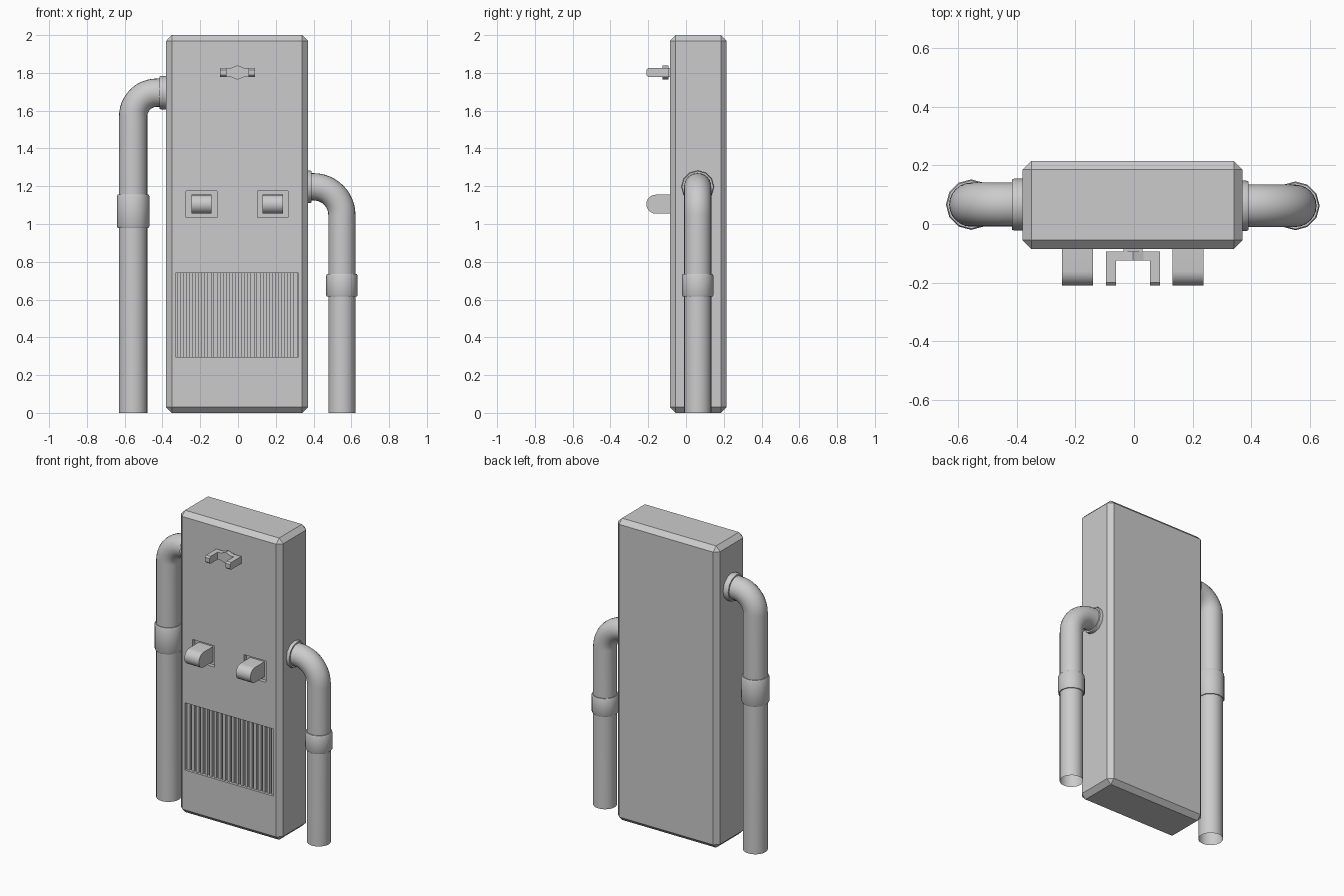
import bpy, bmesh
from math import sin, cos, pi
from mathutils import Vector, Matrix

cube = bpy.data.objects.get("Cube")
if cube:
    bpy.data.objects.remove(cube)

grey = bpy.data.materials.new("light grey metal")
grey.use_nodes = True
COLOUR = (0.6, 0.6, 0.6, 1)
grey.diffuse_color = COLOUR
grey.node_tree.nodes["Principled BSDF"].inputs["Base Color"].default_value = COLOUR


def finish(name, bm, smooth=False):
    """Turn a bmesh into a named grey object."""
    bmesh.ops.recalc_face_normals(bm, faces=bm.faces)
    mesh = bpy.data.meshes.new(name)
    bm.to_mesh(mesh)
    bm.free()
    mesh.materials.append(grey)
    ob = bpy.data.objects.new(name, mesh)
    bpy.context.collection.objects.link(ob)
    bpy.ops.object.select_all(action="DESELECT")
    ob.select_set(True)
    bpy.context.view_layer.objects.active = ob
    if smooth:
        bpy.ops.object.shade_smooth_by_angle(angle=0.7)
    return ob


def add_box(bm, x, y, z):
    """Add a box given its (low, high) range on each axis."""
    lo, hi = Vector((x[0], y[0], z[0])), Vector((x[1], y[1], z[1]))
    m = Matrix.Translation((lo + hi) / 2) @ Matrix.Diagonal((*(hi - lo), 1))
    return bmesh.ops.create_cube(bm, size=1, matrix=m)["verts"]


def box(name, x, y, z, bevel=0):
    bm = bmesh.new()
    add_box(bm, x, y, z)
    if bevel:
        bmesh.ops.bevel(bm, geom=bm.edges[:], offset=bevel, segments=1, affect="EDGES")
    return finish(name, bm)


def extrude(name, points, depth, smooth=False):
    """Extrude a closed 3D outline by a vector."""
    bm = bmesh.new()
    face = bm.faces.new([bm.verts.new(p) for p in points])
    out = bmesh.ops.extrude_face_region(bm, geom=[face], use_keep_orig=True)["geom"]
    bmesh.ops.translate(bm, vec=depth, verts=[v for v in out if isinstance(v, bmesh.types.BMVert)])
    return finish(name, bm, smooth)


def tube(name, path, y, sides):
    """Sweep a circle along (x, z, radius, tilt) stations; tilt 0 points up."""
    bm = bmesh.new()
    rings = []
    for x, z, r, tilt in path:
        ring = []
        for i in range(sides):
            a = 2 * pi * i / sides
            ring.append(bm.verts.new((x + r * cos(a) * cos(tilt), y + r * sin(a),
                                      z - r * cos(a) * sin(tilt))))
        rings.append(ring)
    for a, b in zip(rings, rings[1:]):
        for i in range(sides):
            j = (i + 1) % sides
            bm.faces.new((a[i], a[j], b[j], b[i]))
    return finish(name, bm, True)


# Cabinet with chamfered edges
FRONT = -0.085
body = box("cabinet", (-0.38, 0.37), (FRONT, 0.215), (0, 2), 0.03)

# Recesses for the grille and the two switches
GRILLE_X, GRILLE_Z, GRILLE_BACK = (-0.33, 0.32), (0.295, 0.74), FRONT + 0.04
SWITCHES = {"right": -0.193, "left": 0.184}
cutters = [box("grille_cutter", GRILLE_X, (-0.2, GRILLE_BACK), GRILLE_Z)]
for side, x in SWITCHES.items():
    cutters.append(box(side + "_switch_cutter", (x - 0.081, x + 0.081),
                       (-0.2, FRONT + 0.025), (1.035, 1.175)))
for cutter in cutters:
    mod = body.modifiers.new("recess", "BOOLEAN")
    mod.operation, mod.object, mod.solver = "DIFFERENCE", cutter, "EXACT"
    bpy.context.view_layer.objects.active = body
    bpy.ops.object.modifier_apply(modifier=mod.name)
    bpy.data.objects.remove(cutter)

# Grille slats
bm = bmesh.new()
SLATS = 20
pitch = (GRILLE_X[1] - GRILLE_X[0]) / SLATS
for i in range(SLATS):
    x = GRILLE_X[0] + (i + 0.5) * pitch
    add_box(bm, (x - 0.01, x + 0.01), (FRONT + 0.015, GRILLE_BACK + 0.005), GRILLE_Z)
finish("grille_slats", bm)

# Switches with rounded noses
for side, x in SWITCHES.items():
    r, zc = 0.05, 1.105
    nose = [(x - 0.053, -0.16 - r * sin(pi * i / 12), zc + r * cos(pi * i / 12)) for i in range(13)]
    back = [(x - 0.053, FRONT + 0.03, zc - r), (x - 0.053, FRONT + 0.03, zc + r)]
    extrude(side + "_switch", nose + back, (0.106, 0, 0), True)

# Hook: centre mount, shaped crossbar and two arms
HX, HZ = -0.003, 1.802
box("hook_mount", (HX - 0.032, HX + 0.032), (-0.11, FRONT + 0.01), (HZ - 0.025, HZ + 0.025))
upper = [(-0.092, 0.024), (-0.055, 0.024), (-0.035, 0.024), (0, 0.038), (0.035, 0.024), (0.092, 0.024)]
outline = upper + [(x, -z) for x, z in reversed(upper)]
extrude("hook_crossbar", [(HX + x, -0.125, HZ + z) for x, z in outline], (0, 0.032, 0))
for side, s in (("right", -1), ("left", 1)):
    x = HX + s * 0.075
    profile = [(-0.093, 0.024), (-0.2, 0.024), (-0.21, 0.014)]
    profile += [(y, -z) for y, z in reversed(profile)]
    extrude(side + "_hook_arm", [(x - 0.017, y, HZ + z) for y, z in profile], (0.034, 0, 0))


def pipe(side, s, x, y, r, z, bend, wall, flange, sleeve):
    """Pipe rising from the floor and turning into the cabinet wall."""
    path = [(x, 0, r, 0)]
    for i in range(13):
        a = pi / 2 * i / 12
        path.append((x - s * bend * (1 - cos(a)), z - bend + bend * sin(a), r, -s * a))
    path.append((wall - s * 0.02, z, r, -s * pi / 2))
    tube(side + "_pipe", path, y, 24)
    big, rim, t = r + 0.011, 0.008, -s * pi / 2
    # Flange against the cabinet
    end = wall + s * flange
    tube(side + "_flange", [(end, z, r - 0.005, t), (end, z, big, t), (end - s * rim, z, big + 0.003, t),
                            (wall - s * 0.01, z, big + 0.003, t)], y, 12)
    # Sleeve round the upright
    lo, hi = sleeve
    tube(side + "_sleeve", [(x, lo, r - 0.005, 0), (x, lo, big - 0.004, 0), (x, lo + rim, big, 0),
                            (x, hi - rim, big, 0), (x, hi, big - 0.004, 0), (x, hi, r - 0.005, 0)], y, 12)


pipe("right", -1, -0.555, 0.066, 0.075, 1.695, 0.125, -0.38, 0.035, (0.98, 1.155))
pipe("left", 1, 0.55, 0.062, 0.072, 1.197, 0.15, 0.37, 0.02, (0.615, 0.735))
